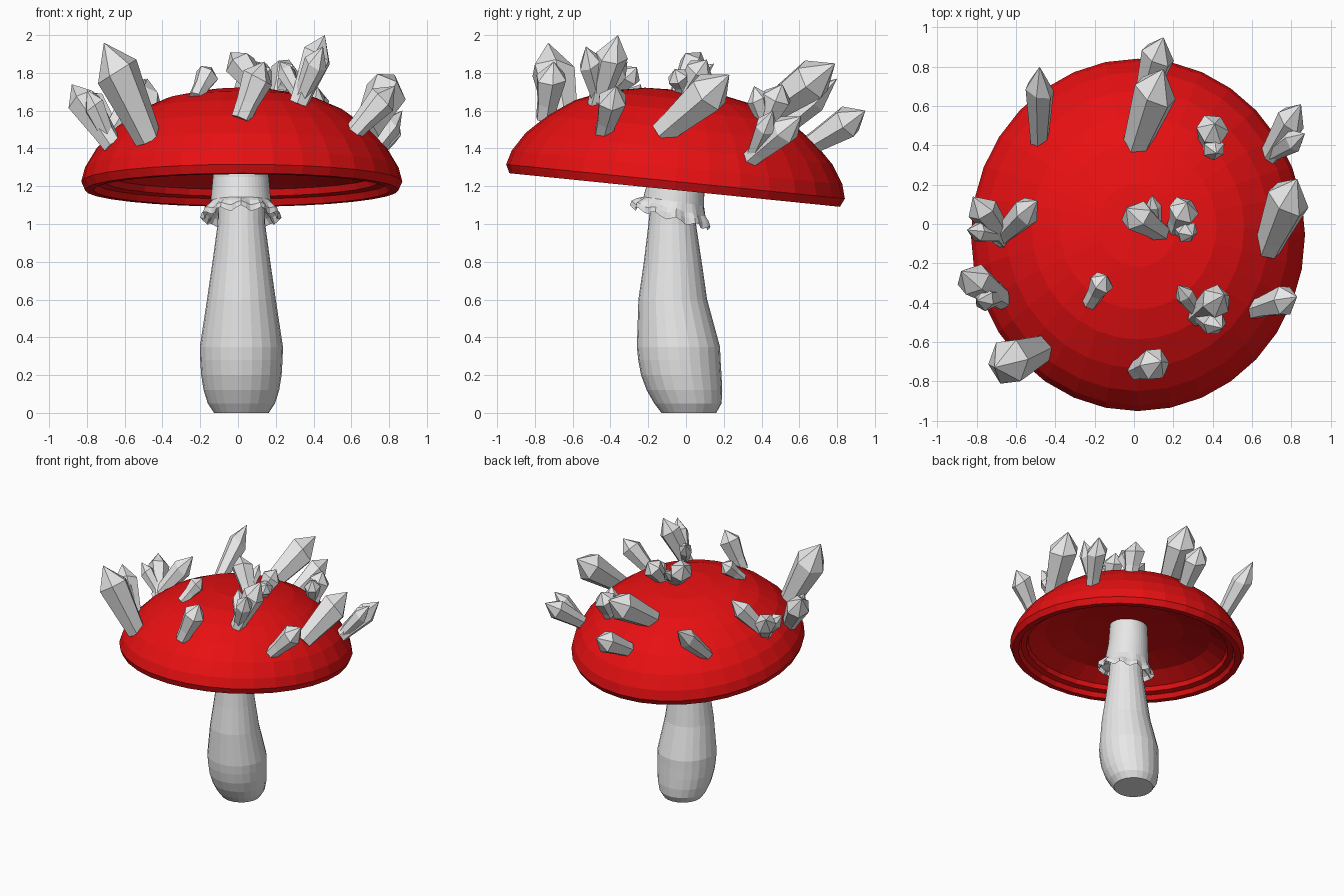
import bpy
import bmesh
from math import sin, cos, pi, radians, hypot
from mathutils import Matrix, Vector

old = bpy.data.objects.get("Cube")
if old:
    bpy.data.objects.remove(old)


def material(name, color):
    mat = bpy.data.materials.new(name)
    mat.use_nodes = True
    mat.diffuse_color = color
    mat.node_tree.nodes["Principled BSDF"].inputs["Base Color"].default_value = color
    return mat


red = material("bright red", (0.8, 0.005, 0.006, 1))
white = material("pale grey", (0.8, 0.8, 0.8, 1))


def finish(name, bm, mat):
    bmesh.ops.recalc_face_normals(bm, faces=bm.faces)
    mesh = bpy.data.meshes.new(name)
    bm.to_mesh(mesh)
    bm.free()
    mesh.materials.append(mat)
    obj = bpy.data.objects.new(name, mesh)
    bpy.context.collection.objects.link(obj)
    return obj


def skin(bm, rings, close_ends=True):
    """Bridge successive rings of points with quads; a one-point ring is a pole."""
    loops = [[bm.verts.new(p) for p in ring] for ring in rings]
    for low, high in zip(loops, loops[1:]):
        count = max(len(low), len(high))
        for i in range(count):
            j = (i + 1) % count
            if len(high) == 1:
                bm.faces.new((low[i], low[j], high[0]))
            elif len(low) == 1:
                bm.faces.new((low[0], high[j], high[i]))
            else:
                bm.faces.new((low[i], low[j], high[j], high[i]))
    if close_ends:
        for loop in (loops[0], loops[-1]):
            if len(loop) > 2:
                bm.faces.new(loop)


def circle(radius, z, count, x=0, y=0):
    if radius == 0:
        return [Vector((x, y, z))]
    turns = [2 * pi * i / count for i in range(count)]
    return [Vector((x + radius * cos(a), y + radius * sin(a), z)) for a in turns]


# Cap: slightly oval dome with a thick rim and hollow underside, tilted back
dome = [(0, .53), (.2, .523), (.4, .482), (.54, .42), (.67, .325),
        (.77, .22), (.83, .12), (.85, .045), (.83, 0)]
under = [(.785, 0), (.77, .035), (.73, .045), (.72, .08),
         (.6, .15), (.4, .2), (0, .23)]
CAP_CENTER = Vector((.02, -.06, 1.18))
CAP_STRETCH = 1.06
cap_place = (Matrix.Translation(CAP_CENTER)
             @ Matrix.Rotation(radians(-5.8), 4, 'X')
             @ Matrix.Diagonal((1, CAP_STRETCH, 1, 1)))
bm = bmesh.new()
skin(bm, [circle(r, z, 32) for r, z in dome + under])
bm.transform(cap_place)
finish("cap", bm, red)

# Stem: bulbous foot, leaning centre line
bm = bmesh.new()
stem = [(0, .015, .145), (.05, .01, .178), (.12, -.008, .2), (.2, -.025, .213),
        (.28, -.035, .218), (.35, -.04, .22), (.6, -.07, .182), (.8, -.07, .153),
        (1, -.073, .126), (1.2, -.06, .12), (1.4, -.045, .115)]
skin(bm, [circle(r, z, 24, .018, y) for z, y, r in stem])
finish("stem", bm, white)

# Collar: sleeve round the upper stem ending in a tilted wavy frill
# Each ring is height, centre y, radius, wave, tilt
sleeve = [(1.41, -.045, .138, 0, 0), (1.25, -.048, .148, 0, 0),
          (1.12, -.065, .16, 0, .15), (1.085, -.075, .18, .004, .26),
          (1.06, -.08, .2, .008, .27), (1.03, -.08, .205, .012, .27),
          (1.06, -.08, .188, .008, .27), (1.1, -.07, .13, 0, .15)]
rings = []
for z, y, r, wave, tilt in sleeve:
    ring = circle(r, z, 48, .015, y)
    for i, p in enumerate(ring):
        ripple = wave * sin(2 * pi * i / 48 * 11)
        out = Vector((p.x - .015, p.y - y, 0)).normalized()
        p += out * ripple
        p.z += ripple - tilt * (p.y - y)
    rings.append(ring)
bm = bmesh.new()
skin(bm, rings, close_ends=False)
finish("collar_frill", bm, white)


# Crystals: six-sided shards, narrow at the root, broad at the shoulder
def cap_point(x, y):
    """Point of the cap surface near the given plan position."""
    lx, ly = x - CAP_CENTER.x, (y - CAP_CENTER.y) / CAP_STRETCH
    r = hypot(lx, ly)
    for (r0, z0), (r1, z1) in zip(dome, dome[1:]):
        if r0 <= r <= r1:
            z = z0 + (z1 - z0) * (r - r0) / (r1 - r0)
            break
    point = cap_place @ Vector((lx, ly, z))
    return Vector((x, y, point.z))


def crystal(bm, root, tip, radius, turn):
    axis = tip - root
    length = axis.length
    place = (Matrix.Translation(root)
             @ axis.to_track_quat('Z', 'Y').to_matrix().to_4x4()
             @ Matrix.Rotation(turn, 4, 'Z'))
    shape = [(.62, -.04), (.7, .05), (1, length * .68), (0, length)]
    rings = [circle(radius * k, z, 6) for k, z in shape]
    # Stagger the shoulder so the point looks cut
    for i, p in enumerate(rings[2]):
        p.z += length * .05 * cos(i * pi / 3)
    skin(bm, [[place @ p for p in ring] for ring in rings])


def cluster(name, x, y, *shards):
    """Shards share a root; each gives its tip and its shoulder radius."""
    bm = bmesh.new()
    root = cap_point(x, y)
    for n, (tx, ty, tz, radius) in enumerate(shards):
        crystal(bm, root, Vector((tx, ty, tz)), radius, n * .7 + .3)
    finish(name + "_crystals", bm, white)


cluster("right_front", -.49, -.64, (-.71, -.73, 1.96, .12))
cluster("front", .03, -.74, (.14, -.7, 1.86, .085))
cluster("left_middle", .69, -.1, (.83, .23, 1.79, .115))
cluster("left_front", .63, -.43, (.83, -.37, 1.73, .08))
cluster("back_upper", .02, .42, (.15, .79, 1.85, .115))
cluster("back_lower", .06, .66, (.15, .95, 1.6, .09))
cluster("left_back", .69, .35, (.85, .61, 1.57, .08), (.87, .46, 1.6, .06))
cluster("left_inner", .38, .42, (.41, .51, 1.74, .085), (.42, .36, 1.73, .06))
cluster("right_back", -.48, .43, (-.48, .8, 1.77, .075))
cluster("top", .12, -.03, (-.04, .08, 1.91, .085), (.09, .15, 1.85, .04))
cluster("top_left", .22, -.01, (.27, .11, 1.87, .08), (.3, -.06, 1.82, .06))
cluster("left_front_inner", .33, -.46, (.46, -.36, 2, .085),
        (.45, -.53, 1.94, .065), (.22, -.31, 1.86, .05))
cluster("front_small", -.21, -.38, (-.14, -.26, 1.83, .065))
cluster("right_middle", -.67, -.06, (-.49, .12, 1.77, .075),
        (-.82, .14, 1.7, .08), (-.85, -.03, 1.68, .055))
cluster("right_outer", -.68, -.37, (-.88, -.24, 1.74, .09),
        (-.8, -.39, 1.71, .06))
